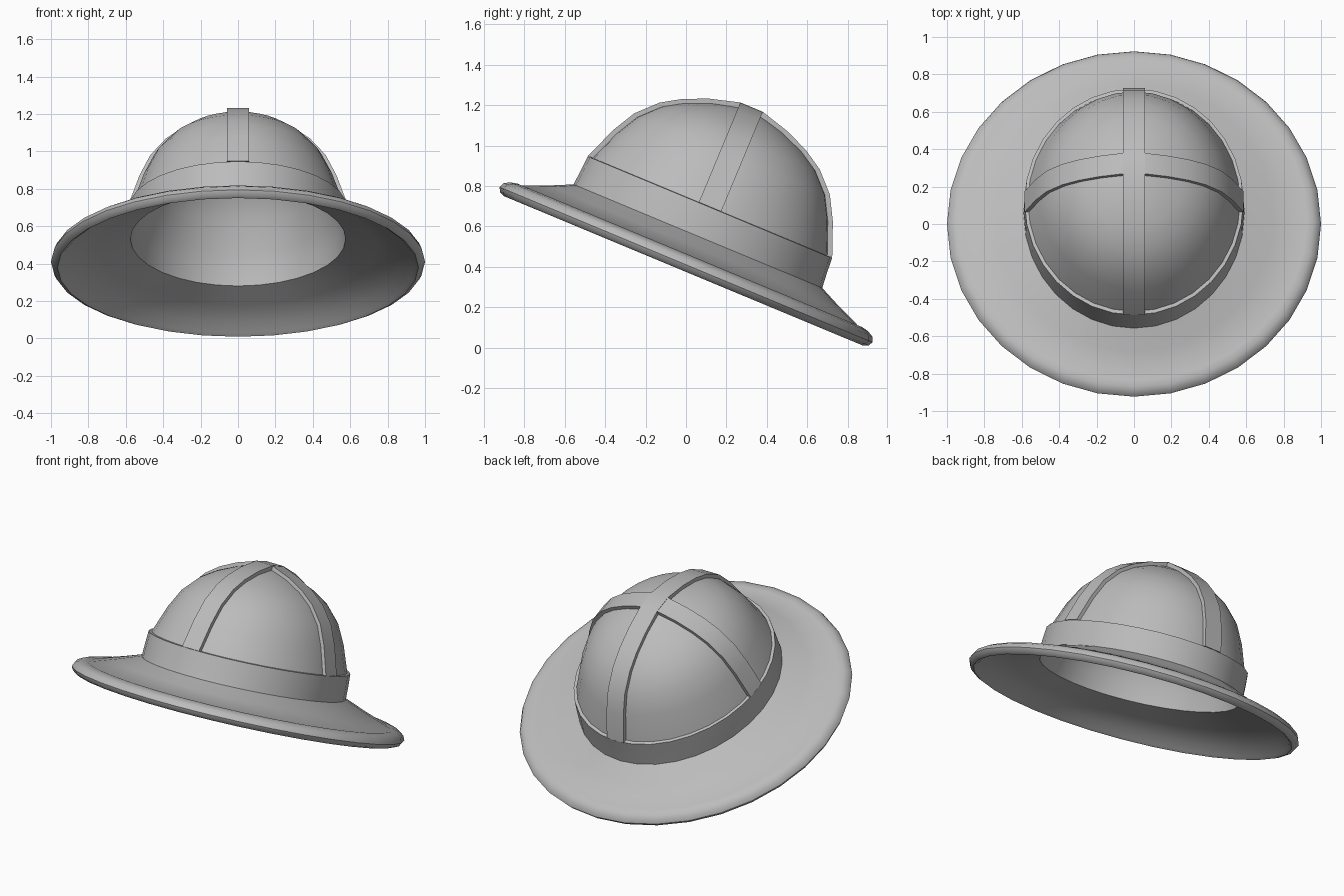
import bpy, bmesh, math
from mathutils import Matrix

if "Cube" in bpy.data.objects:
    bpy.data.objects.remove(bpy.data.objects["Cube"])

SIDES = 32
TILT = Matrix.Translation((0, 0, 0.41)) @ Matrix.Rotation(math.radians(-22.6), 4, 'X')
OVAL = 0.893  # the crown is narrower across than front to back

steel = bpy.data.materials.new("plain_grey_steel")
steel.diffuse_color = (0.5, 0.5, 0.5, 1)
steel.use_nodes = True
steel.node_tree.nodes["Principled BSDF"].inputs["Base Color"].default_value = steel.diffuse_color


def finish(bm, name):
    bmesh.ops.recalc_face_normals(bm, faces=bm.faces)
    bm.transform(TILT)
    me = bpy.data.meshes.new(name)
    bm.to_mesh(me)
    bm.free()
    me.materials.append(steel)
    ob = bpy.data.objects.new(name, me)
    bpy.context.collection.objects.link(ob)
    bpy.ops.object.select_all(action='DESELECT')
    ob.select_set(True)
    bpy.context.view_layer.objects.active = ob
    bpy.ops.object.shade_smooth_by_angle(angle=math.radians(40))


def lathe(name, profile):
    """Revolve (radius, height, x scale) points; both ends lie on the axis."""
    bm = bmesh.new()
    rings = []
    for r, z, sx in profile:
        if r == 0:
            rings.append([bm.verts.new((0, 0, z))] * SIDES)
        else:
            rings.append([bm.verts.new((r * sx * math.cos(a), r * math.sin(a), z))
                          for a in (2 * math.pi * i / SIDES for i in range(SIDES))])
    for a, b in zip(rings, rings[1:]):
        for i in range(SIDES):
            j = (i + 1) % SIDES
            bm.faces.new(dict.fromkeys((a[i], a[j], b[j], b[i])))
    finish(bm, name)


# outline of the raised ridges, from the headband up to the apex
arc = [(0.655, 0.31), (0.59, 0.475), (0.525, 0.593), (0.43, 0.69),
       (0.33, 0.752), (0.21, 0.803), (0.06, 0.845)]


def inset(d):
    return [(r * (1 - d / 0.655), z - d * (z - 0.31) / 0.54, OVAL) for r, z in arc]


# shell: crown panels, headband, brim, rolled rim, then the hollow underside
outer = [(0, 0.83, 1)] + inset(0.02)[::-1]
band = [(0.655, 0.308, OVAL), (0.66, 0.23, OVAL), (0.667, 0.153, 0.885)]
brim = [(0.78, 0.1, 0.95), (0.905, 0.048, 1)]
rim = [(0.925, 0.05, 1), (0.96, 0.042, 1), (0.988, 0.026, 1), (1.0, 0, 1),
       (0.988, -0.022, 1), (0.965, -0.033, 1), (0.945, -0.02, 1)]
under = [(0.9, 0.025, 1), (0.78, 0.075, 0.95), (0.65, 0.13, 0.885), (0.635, 0.23, OVAL)]
inner = inset(0.045) + [(0, 0.805, 1)]
lathe("helmet_shell", outer + band + brim + rim + under + inner)


def ridge(name, across, half=0.06):
    """Raised strip over the crown, front to back or side to side."""
    s = OVAL if across else 1
    path = [(-r * s, z) for r, z in arc] + [(r * s, z) for r, z in arc[::-1]]
    bm = bmesh.new()
    rows = []
    for u, z in path:
        k = 0.94
        pts = [(-half, u * k, 0.31 + (z - 0.31) * k), (-half, u, z),
               (half, u, z), (half, u * k, 0.31 + (z - 0.31) * k)]
        rows.append([bm.verts.new((v, w, h) if across is False else (w, -v, h))
                     for v, w, h in pts])
    for a, b in zip(rows, rows[1:]):
        for i in range(4):
            j = (i + 1) % 4
            bm.faces.new((a[i], a[j], b[j], b[i]))
    bm.faces.new(rows[0])
    bm.faces.new(rows[-1])
    finish(bm, name)


ridge("front_to_back_ridge", False)
ridge("side_to_side_ridge", True)
